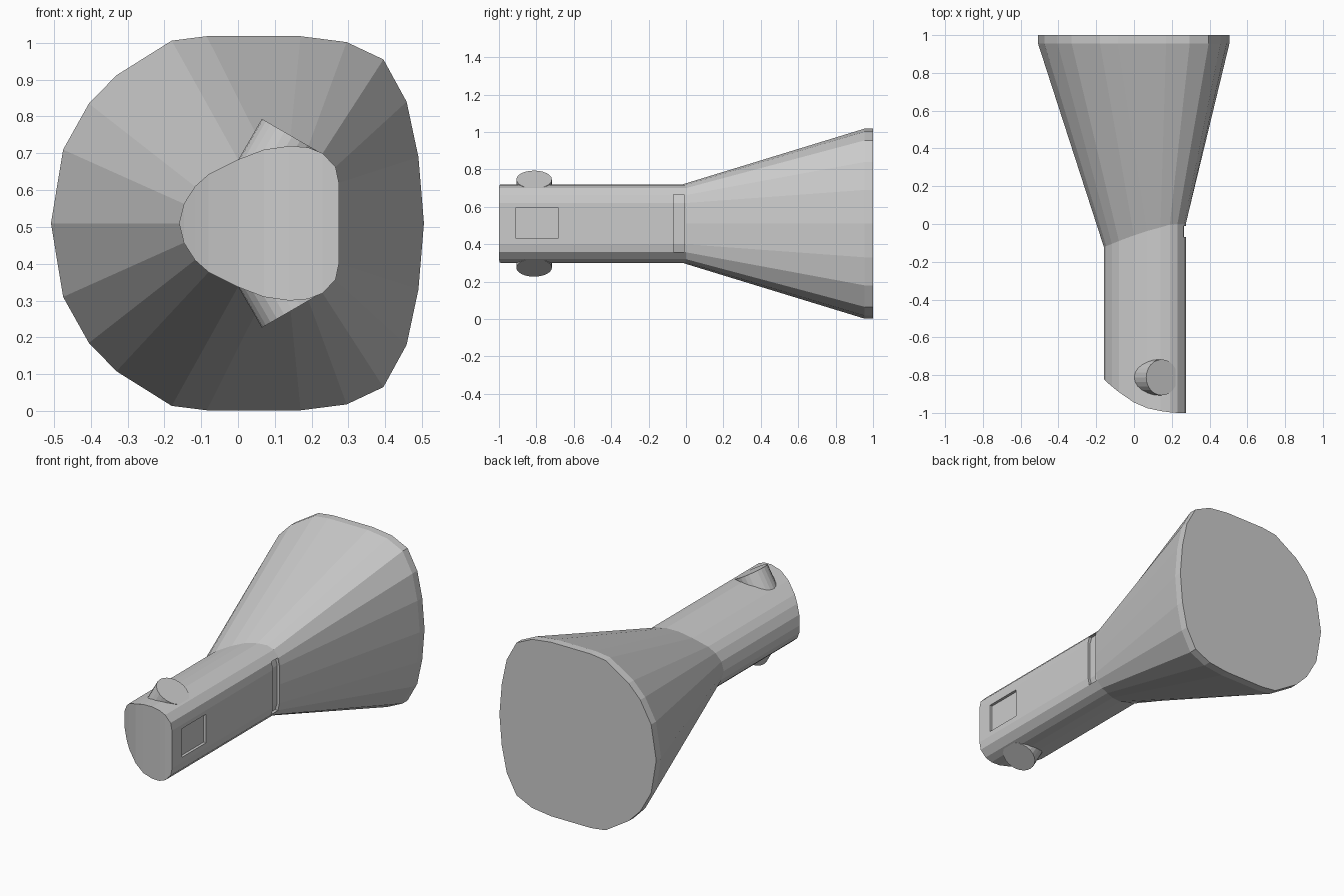
import bpy, bmesh, math
from mathutils import Vector, Matrix

if "Cube" in bpy.data.objects:
    bpy.data.objects.remove(bpy.data.objects["Cube"])

MID = 0.51  # height of the horizontal symmetry plane

# Upper half of grip section: x, z, y at front end, y at flare joint
GRIP = [(-0.16, 0.51, -0.82, -0.12), (-0.147, 0.563, -0.835, -0.117),
        (-0.117, 0.61, -0.86, -0.105), (-0.08, 0.643, -0.89, -0.09),
        (0.0, 0.683, -0.945, -0.06), (0.07, 0.71, -0.975, -0.037),
        (0.14, 0.72, -0.99, -0.018), (0.19, 0.716, -0.997, -0.003),
        (0.23, 0.70, -1.0, 0.0), (0.265, 0.663, -1.0, 0.0),
        (0.274, 0.62, -1.0, 0.0), (0.274, 0.51, -1.0, 0.0)]
# Upper half of the wide end: x, z
FLARE = [(-0.508, 0.51), (-0.475, 0.71), (-0.405, 0.835), (-0.33, 0.912),
         (-0.18, 1.006), (-0.085, 1.018), (0.17, 1.018), (0.295, 1.002),
         (0.395, 0.955), (0.458, 0.84), (0.49, 0.69), (0.505, 0.51)]


def ring(half):
    """Close a half section by mirroring it about the middle height."""
    return half + [(x, y, 2 * MID - z) for x, y, z in half[-2:0:-1]]


def finish(bm, name):
    bmesh.ops.recalc_face_normals(bm, faces=bm.faces)
    mesh = bpy.data.meshes.new(name)
    bm.to_mesh(mesh)
    bm.free()
    obj = bpy.data.objects.new(name, mesh)
    bpy.context.collection.objects.link(obj)
    return obj


def prism(name, outline, y0, y1):
    """Extrude an x-z outline along y."""
    bm = bmesh.new()
    face = bm.faces.new([bm.verts.new((x, y0, z)) for x, z in outline])
    ext = bmesh.ops.extrude_face_region(bm, geom=[face])["geom"]
    bmesh.ops.translate(bm, vec=(0, y1 - y0, 0),
                        verts=[v for v in ext if isinstance(v, bmesh.types.BMVert)])
    return finish(bm, name)


# Grip and flare: one lofted body
bm = bmesh.new()
sections = [ring([(x, yf, z) for x, z, yf, yj in GRIP]),
            ring([(x, yj, z) for x, z, yf, yj in GRIP]),
            ring([(x, 0.955, z) for x, z in FLARE]),
            ring([(x, 1.0, z) for x, z in FLARE])]
loops = [[bm.verts.new(p) for p in s] for s in sections]
n = len(loops[0])
for a, b in zip(loops, loops[1:]):
    for i in range(n):
        j = (i + 1) % n
        bm.faces.new((a[i], a[j], b[j], b[i]))
# Curved front end in vertical strips, flat far end
f = loops[0]
for i in range(len(GRIP) - 1):
    quad = [f[i], f[i + 1], f[(n - i - 1) % n], f[(n - i) % n]]
    bm.faces.new(list(dict.fromkeys(quad)))
bm.faces.new(loops[-1])
body = finish(bm, "grip_and_flare")

# Recesses: square panel and narrow slot wrapping the corners
cutters = [
    prism("panel_cutter", [(0.258, 0.43), (0.4, 0.43), (0.4, 0.597), (0.258, 0.597)],
          -0.91, -0.685),
    prism("slot_cutter", [(0.4, 0.665), (0.247, 0.665), (0.26, 0.62), (0.26, 0.40),
                          (0.247, 0.358), (0.4, 0.358)], -0.068, -0.01)]
for c in cutters:
    mod = body.modifiers.new(c.name, "BOOLEAN")
    mod.operation = "DIFFERENCE"
    mod.solver = "EXACT"
    mod.object = c
    c.hide_render = True
    c.hide_viewport = True

# Slanted round knobs above and below
for name, s in (("upper_knob", 1), ("lower_knob", -1)):
    axis = Vector((0.5, 0, 0.866 * s))
    top = Vector((0.147, -0.812, MID + 0.236 * s))
    bm = bmesh.new()
    depth = 0.2
    rot = Vector((0, 0, 1)).rotation_difference(axis).to_matrix().to_4x4()
    bmesh.ops.create_cone(bm, cap_ends=True, segments=24, radius1=0.095, radius2=0.095,
                          depth=depth,
                          matrix=Matrix.Translation(top - axis * depth / 2) @ rot)
    finish(bm, name)
